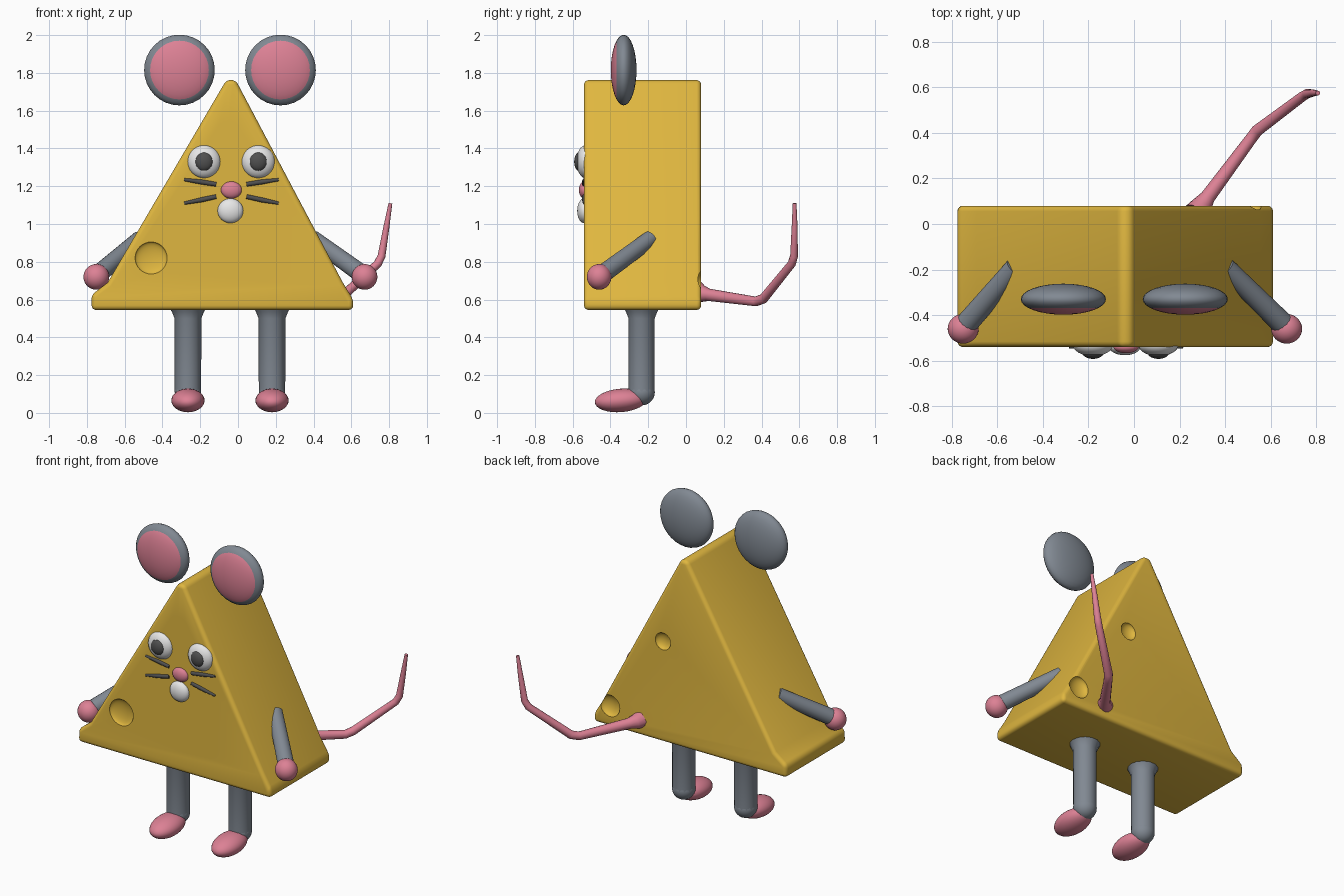
import bpy, bmesh, math
from mathutils import Matrix, Vector

if "Cube" in bpy.data.objects:
    bpy.data.objects.remove(bpy.data.objects["Cube"])


def material(name, rgb):
    m = bpy.data.materials.new(name)
    m.diffuse_color = (*rgb, 1)
    m.use_nodes = True
    m.node_tree.nodes["Principled BSDF"].inputs["Base Color"].default_value = m.diffuse_color
    return m


CHEESE = material("cheese yellow", (0.74, 0.47, 0.05))
GREY = material("fur grey", (0.22, 0.25, 0.29))
PINK = material("skin pink", (0.72, 0.22, 0.30))
WHITE = material("white", (0.80, 0.80, 0.80))
DARK = material("dark grey", (0.08, 0.08, 0.08))


def add(name, bm, mats):
    me = bpy.data.meshes.new(name)
    bmesh.ops.recalc_face_normals(bm, faces=bm.faces)
    bm.to_mesh(me)
    bm.free()
    ob = bpy.data.objects.new(name, me)
    bpy.context.collection.objects.link(ob)
    for m in mats:
        me.materials.append(m)
    for p in me.polygons:
        p.use_smooth = True
    return ob


def ball(name, loc, radii, mats, tilt=0):
    # ellipsoid with its poles along y
    bm = bmesh.new()
    bmesh.ops.create_uvsphere(bm, u_segments=32, v_segments=16, radius=1)
    mat = (Matrix.Translation(loc) @ Matrix.Rotation(tilt, 4, 'X')
           @ Matrix.Diagonal((*radii, 1)) @ Matrix.Rotation(math.pi / 2, 4, 'X'))
    bm.transform(mat)
    return add(name, bm, mats)


def tube(name, points, mat):
    # swept round tube; points are (x, y, z, radius)
    cu = bpy.data.curves.new(name, 'CURVE')
    cu.dimensions = '3D'
    cu.bevel_depth = 1
    cu.bevel_resolution = 5
    cu.use_fill_caps = True
    sp = cu.splines.new('POLY')
    sp.points.add(len(points) - 1)
    for p, (x, y, z, r) in zip(sp.points, points):
        p.co = (x, y, z, 1)
        p.radius = r
    sp.use_smooth = True
    cu.materials.append(mat)
    ob = bpy.data.objects.new(name, cu)
    bpy.context.collection.objects.link(ob)
    return ob


# cheese wedge body with rounded edges
profile = [(-0.775, 0.545), (-0.775, 0.625), (-0.69, 0.69), (-0.062, 1.762),
           (-0.012, 1.762), (0.555, 0.69), (0.61, 0.60), (0.61, 0.545)]
bm = bmesh.new()
face = bm.faces.new([bm.verts.new((x, -0.54, z)) for x, z in profile])
ext = bmesh.ops.extrude_face_region(bm, geom=[face])
bmesh.ops.translate(bm, vec=(0, 0.62, 0),
                    verts=[g for g in ext["geom"] if isinstance(g, bmesh.types.BMVert)])
if face.is_valid and len(bm.faces) == len(profile) + 1:
    bm.faces.new(list(face.verts))
body = add("cheese_body", bm, [CHEESE])
bev = body.modifiers.new("round edges", 'BEVEL')
bev.width = 0.024
bev.segments = 4
bev.limit_method = 'ANGLE'
bev.angle_limit = math.radians(25)

# shallow craters (x, y, z, radius, depth)
craters = [(-0.46, -0.54, 0.82, 0.085, 0.025), (0.13, -0.54, 0.77, 0.08, 0.025),
           (-0.05, -0.54, 1.48, 0.07, 0.018), (0.22, -0.54, 1.17, 0.035, 0.018),
           (0.11, 0.08, 1.20, 0.055, 0.03), (0.49, 0.08, 0.68, 0.07, 0.035)]
for x, y, z, r, d in craters:
    cut = ball("crater_cutter", (x, y, z), (r, d, r), [CHEESE])
    cut.hide_render = True
    cut.hide_viewport = False
    b = body.modifiers.new("crater", 'BOOLEAN')
    b.operation = 'DIFFERENCE'
    b.solver = 'EXACT'
    b.object = cut

# apply modifiers, then remove cutters
bpy.context.view_layer.update()
dg = bpy.context.evaluated_depsgraph_get()
body.data = bpy.data.meshes.new_from_object(body.evaluated_get(dg))
body.modifiers.clear()
for ob in [o for o in bpy.data.objects if o.name.startswith("crater_cutter")]:
    bpy.data.objects.remove(ob)
bpy.context.view_layer.objects.active = body
body.select_set(True)
bpy.ops.object.shade_smooth_by_angle(angle=math.radians(28))
body.select_set(False)

for side, ear_x, eye_x, leg_x, sh_x, hand_x in (
        ("left", -0.31, -0.18, -0.265, -0.52, -0.75),
        ("right", 0.225, 0.107, 0.18, 0.40, 0.67)):
    # ear with pink front disc
    ear = ball(side + "_ear", (ear_x, -0.33, 1.815), (0.187, 0.068, 0.187), [GREY, PINK])
    for p in ear.data.polygons:
        c = p.center - Vector((ear_x, -0.33, 1.815))
        if c.y < 0 and math.hypot(c.x, c.z) < 0.152:
            p.material_index = 1
    # eye and pupil
    ball(side + "_eye", (eye_x, -0.53, 1.33), (0.088, 0.05, 0.088), [WHITE])
    ball(side + "_pupil", (eye_x, -0.565, 1.33), (0.047, 0.027, 0.05), [DARK])
    # arm and hand
    tube(side + "_arm", [(sh_x, -0.19, 0.92, 0.045), (hand_x, -0.455, 0.725, 0.05)], GREY)
    ball(side + "_hand", (hand_x, -0.46, 0.72), (0.068, 0.065, 0.068), [PINK])
    # leg, heel and foot
    tube(side + "_leg", [(leg_x, -0.235, 0.56, 0.10), (leg_x, -0.235, 0.535, 0.085),
                         (leg_x, -0.235, 0.50, 0.071), (leg_x, -0.235, 0.11, 0.07)], GREY)
    ball(side + "_heel", (leg_x, -0.235, 0.11), (0.07, 0.07, 0.07), [GREY])
    ball(side + "_foot", (leg_x, -0.345, 0.066), (0.088, 0.138, 0.062), [PINK], 0.08)

# nose and mouth
ball("nose", (-0.035, -0.54, 1.18), (0.055, 0.027, 0.045), [PINK])
ball("mouth", (-0.04, -0.54, 1.07), (0.068, 0.036, 0.065), [WHITE])

# whiskers
for s in (-1, 1):
    for name, zi, zo in (("upper", 1.21, 1.235), ("lower", 1.145, 1.11)):
        pts = [(-0.035 + s * x, -0.538, z, r) for x, z, r in
               ((0.08, zi, 0.012), (0.16, (zi + zo) / 2, 0.013), (0.25, zo, 0.008))]
        tube(f"{name}_whisker", pts, DARK)

# tail
tube("tail", [(0.28, 0.05, 0.645, 0.06), (0.30, 0.085, 0.63, 0.045), (0.325, 0.12, 0.625, 0.033),
              (0.51, 0.37, 0.59, 0.026), (0.54, 0.41, 0.605, 0.026),
              (0.74, 0.56, 0.79, 0.022), (0.76, 0.572, 0.83, 0.021),
              (0.785, 0.575, 0.98, 0.016), (0.807, 0.575, 1.11, 0.010)], PINK)

# turn the swept tubes into meshes
bpy.ops.object.select_all(action='DESELECT')
for ob in [o for o in bpy.data.objects if o.type == 'CURVE']:
    ob.select_set(True)
    bpy.context.view_layer.objects.active = ob
bpy.ops.object.convert(target='MESH')
bpy.ops.object.shade_smooth_by_angle(angle=math.radians(60))
